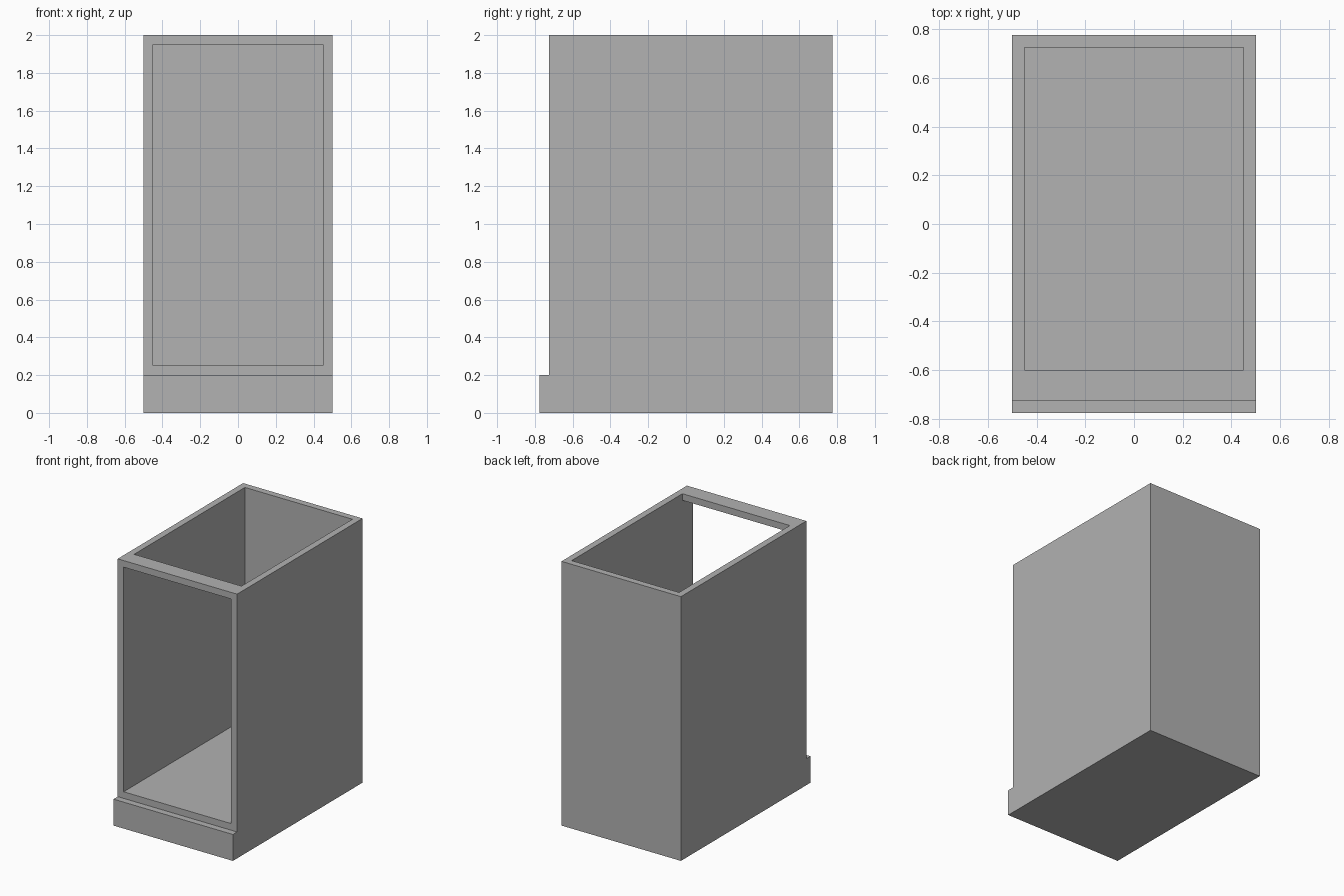
import bpy
import bmesh

cube = bpy.data.objects.get("Cube")
if cube:
    bpy.data.objects.remove(cube, do_unlink=True)

# One grey for the whole cabinet
grey = bpy.data.materials.new("plain_grey")
grey.use_nodes = True
color = (0.445, 0.445, 0.445, 1)
grey.diffuse_color = color
grey.node_tree.nodes["Principled BSDF"].inputs["Base Color"].default_value = color


def extrude_profile(name, profile, half_width):
    """Extrude a (y, z) side profile symmetrically along x."""
    bm = bmesh.new()
    face = bm.faces.new([bm.verts.new((-half_width, y, z)) for y, z in profile])
    result = bmesh.ops.extrude_face_region(bm, geom=[face])
    verts = [g for g in result["geom"] if isinstance(g, bmesh.types.BMVert)]
    bmesh.ops.translate(bm, verts=verts, vec=(2 * half_width, 0, 0))
    bmesh.ops.recalc_face_normals(bm, faces=bm.faces)
    mesh = bpy.data.meshes.new(name)
    bm.to_mesh(mesh)
    bm.free()
    mesh.materials.append(grey)
    obj = bpy.data.objects.new(name, mesh)
    bpy.context.collection.objects.link(obj)
    return obj


WALL = 0.05
HALF_WIDTH, HEIGHT = 0.5, 2.0
BACK, FRONT = 0.775, -0.725
STEP_FRONT, STEP_TOP = -0.775, 0.2
BAR_BACK = -0.6

# Outer body with the low plinth stepping out at the front
cabinet = extrude_profile("cabinet_shell", [
    (STEP_FRONT, 0), (BACK, 0), (BACK, HEIGHT),
    (FRONT, HEIGHT), (FRONT, STEP_TOP), (STEP_FRONT, STEP_TOP),
], HALF_WIDTH)

# Cavity open to the front and top, leaving a bar across the front top edge
floor, inner_back = STEP_TOP + WALL, BACK - WALL
cavity = extrude_profile("cavity_cutter", [
    (-1, floor), (inner_back, floor), (inner_back, HEIGHT + 1),
    (BAR_BACK, HEIGHT + 1), (BAR_BACK, HEIGHT - WALL), (-1, HEIGHT - WALL),
], HALF_WIDTH - WALL)
cavity.hide_render = True

cut = cabinet.modifiers.new("cavity", 'BOOLEAN')
cut.operation = 'DIFFERENCE'
cut.solver = 'EXACT'
cut.object = cavity
bpy.context.view_layer.objects.active = cabinet
bpy.ops.object.modifier_apply(modifier=cut.name)
bpy.data.objects.remove(cavity, do_unlink=True)
